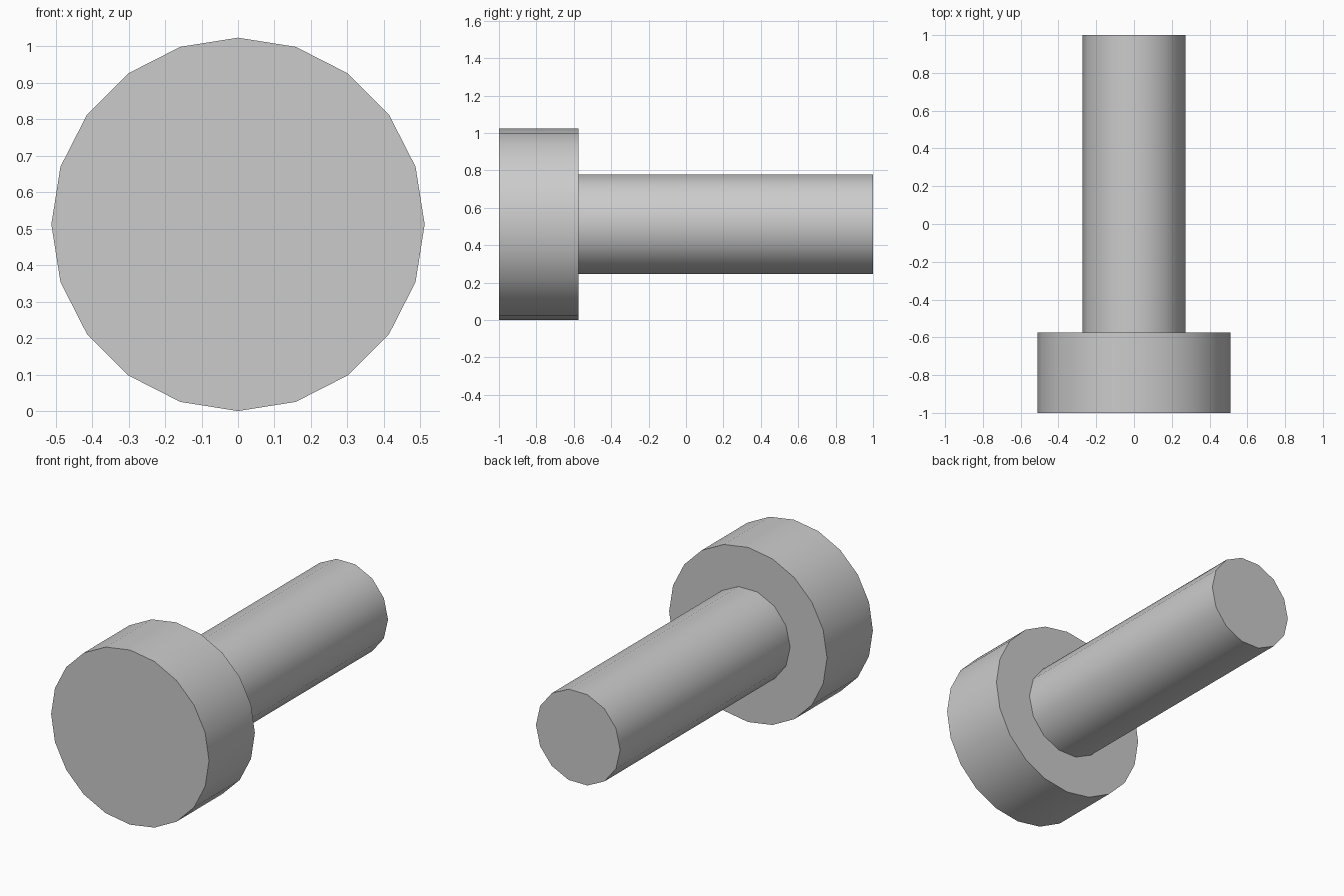
import bpy
import math

cube = bpy.data.objects.get("Cube")
if cube:
    bpy.data.objects.remove(cube, do_unlink=True)

# Plain grey metal
grey = bpy.data.materials.new("plain_grey")
colour = (0.6, 0.6, 0.6, 1.0)
grey.diffuse_color = colour
grey.use_nodes = True
for node in grey.node_tree.nodes:
    if node.type == 'BSDF_PRINCIPLED':
        node.inputs["Base Color"].default_value = colour

HEAD_RADIUS = 0.512


def cylinder_along_y(name, sides, radius, y_front, y_back):
    """Cylinder with a corner on +x, lying along the y axis."""
    bpy.ops.mesh.primitive_cylinder_add(
        vertices=sides, radius=radius, depth=y_back - y_front,
        location=(0, (y_front + y_back) / 2, HEAD_RADIUS),
        rotation=(math.pi / 2, 0, 0))
    obj = bpy.context.object
    obj.name = name
    # The primitive starts with a corner on its local y; turn it to local x
    for v in obj.data.vertices:
        v.co.x, v.co.y = v.co.y, -v.co.x
    obj.data.materials.append(grey)
    bpy.ops.object.shade_smooth_by_angle(angle=math.radians(30))
    return obj


# Wide bolt head at the front, narrow shank running to the back
cylinder_along_y("bolt_head", 20, HEAD_RADIUS, -1.0, -0.575)
cylinder_along_y("bolt_shank", 14, 0.273, -0.575, 1.0)
